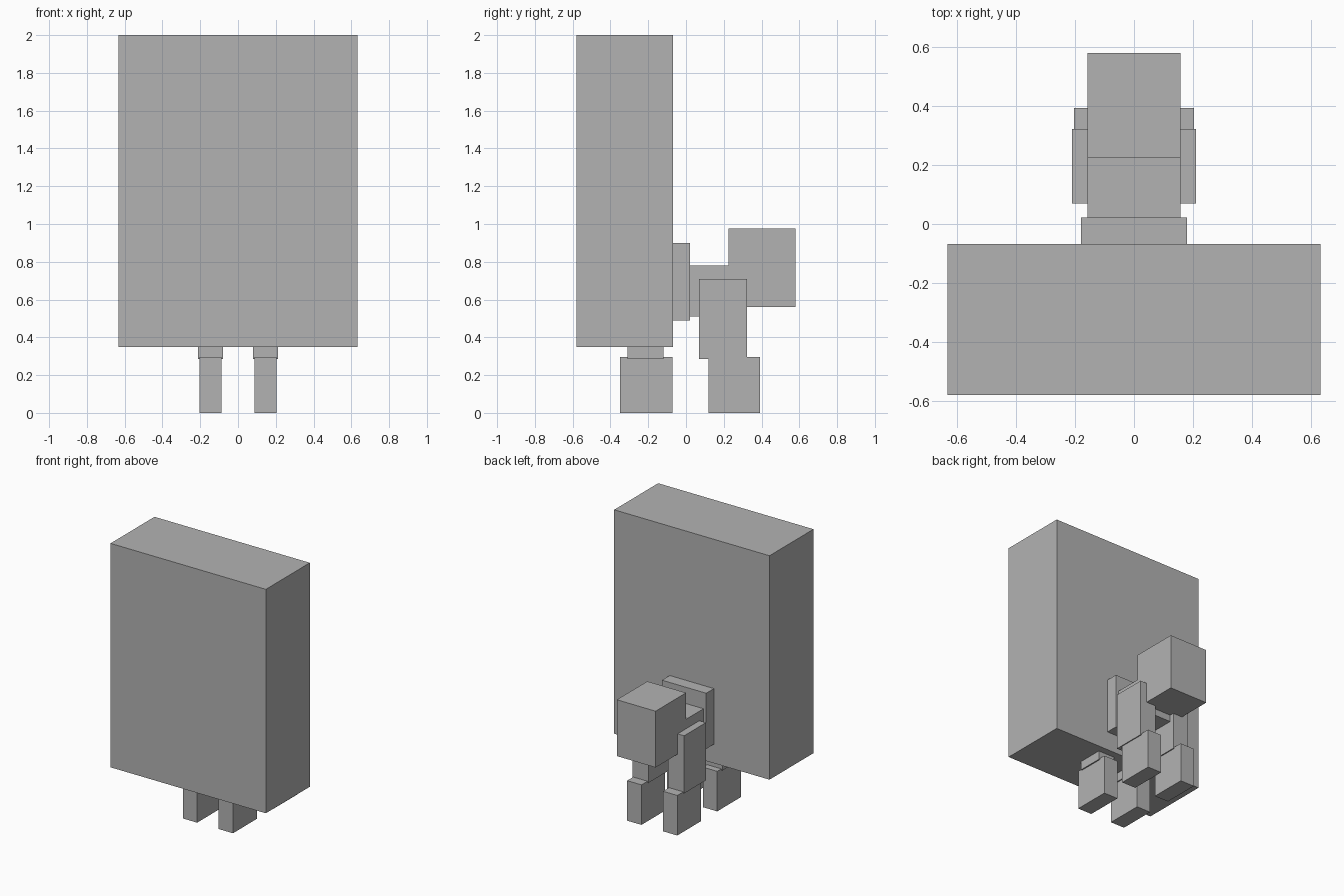
import bpy
import bmesh
from mathutils import Vector

cube = bpy.data.objects.get("Cube")
if cube:
    bpy.data.objects.remove(cube, do_unlink=True)

# Single flat colour
grey = bpy.data.materials.new("plain grey")
grey.use_nodes = True
colour = (0.45, 0.45, 0.45, 1)
grey.diffuse_color = colour
grey.node_tree.nodes["Principled BSDF"].inputs["Base Color"].default_value = colour


def box(name, x, y, z):
    """Flat-sided block spanning the given (min, max) ranges."""
    low, high = (Vector(corner) for corner in zip(x, y, z))
    bm = bmesh.new()
    bmesh.ops.create_cube(bm, size=1)
    bmesh.ops.scale(bm, vec=high - low, verts=bm.verts)
    mesh = bpy.data.meshes.new(name)
    bm.to_mesh(mesh)
    bm.free()
    mesh.materials.append(grey)
    obj = bpy.data.objects.new(name, mesh)
    obj.location = (low + high) / 2
    bpy.context.collection.objects.link(obj)
    return obj


def pair(name, x, y, z):
    """Matching blocks on the left (+x) and right (-x)."""
    box("left_" + name, x, y, z)
    box("right_" + name, (-x[1], -x[0]), y, z)


# Large slab, body and head
box("large_slab", (-0.633, 0.633), (-0.58, -0.068), (0.35, 2.0))
box("shoulder_block", (-0.18, 0.18), (-0.10, 0.022), (0.49, 0.90))
box("torso", (-0.158, 0.158), (-0.35, 0.29), (0.51, 0.78))
box("head", (-0.158, 0.158), (0.225, 0.58), (0.56, 0.975))

# Front legs
pair("front_upper_leg", (0.08, 0.211), (0.07, 0.323), (0.285, 0.71))
pair("front_lower_leg", (0.088, 0.204), (0.118, 0.393), (0.0, 0.295))

# Rear legs, whose tops run up into the slab
pair("rear_upper_leg", (0.08, 0.213), (-0.31, -0.12), (0.285, 0.60))
pair("rear_lower_leg", (0.088, 0.204), (-0.35, -0.072), (0.0, 0.295))
